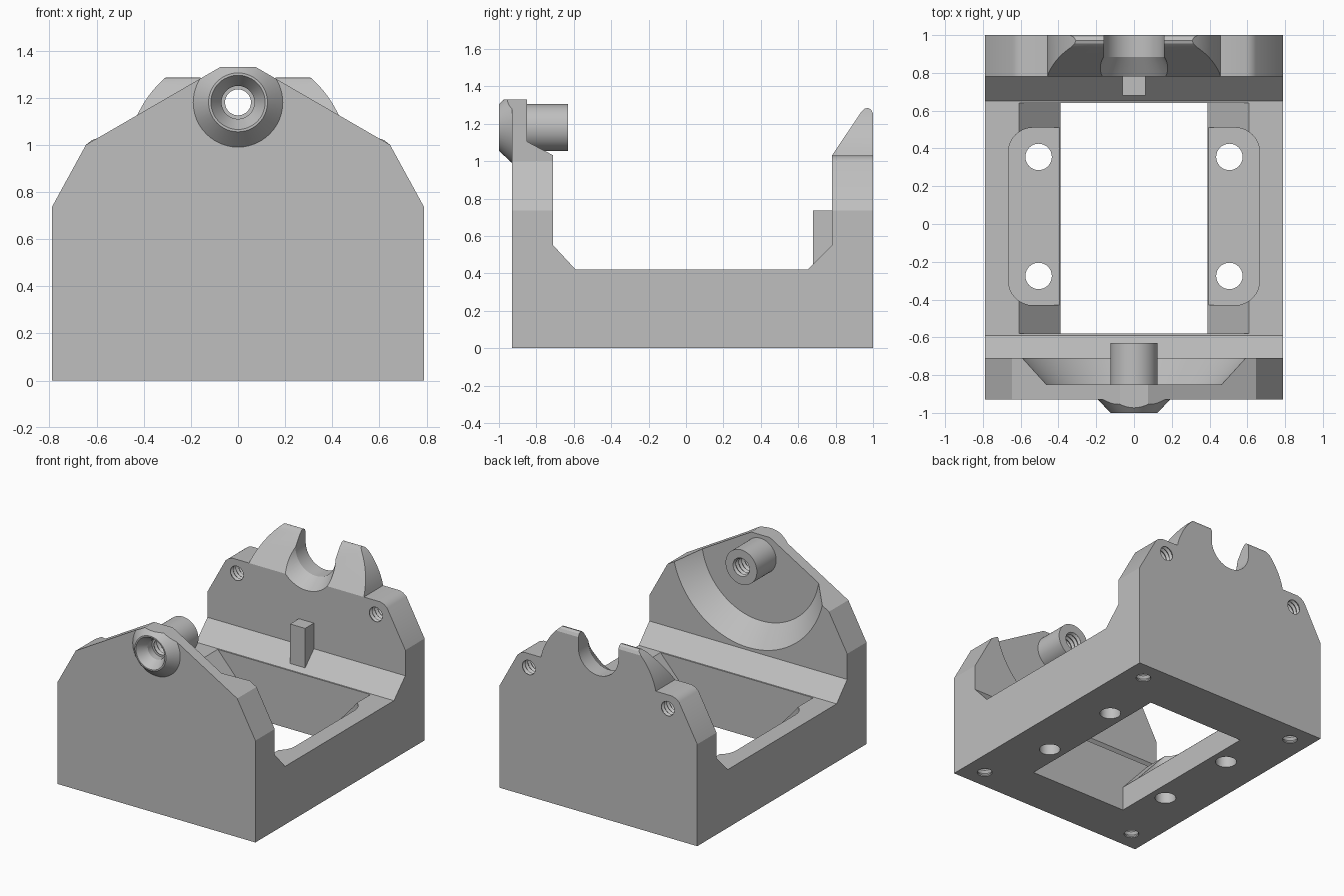
import bpy, bmesh, math
from mathutils import Vector

if "Cube" in bpy.data.objects:
    bpy.data.objects.remove(bpy.data.objects["Cube"])

grey = bpy.data.materials.new("plain grey")
grey.diffuse_color = (0.52, 0.52, 0.52, 1)
grey.use_nodes = True
grey.node_tree.nodes["Principled BSDF"].inputs["Base Color"].default_value = grey.diffuse_color
AXIS_Z = 1.18  # height of the pivot axis


def finish(bm, name):
    bmesh.ops.recalc_face_normals(bm, faces=bm.faces)
    me = bpy.data.meshes.new(name)
    bm.to_mesh(me)
    bm.free()
    me.materials.append(grey)
    ob = bpy.data.objects.new(name, me)
    bpy.context.collection.objects.link(ob)
    return ob


def skin(bm, rings):
    """Join equal rings of points into a closed solid."""
    vs = [[bm.verts.new(p) for p in r] for r in rings]
    n = len(vs[0])
    for a, b in zip(vs, vs[1:]):
        for i in range(n):
            j = (i + 1) % n
            bm.faces.new((a[i], a[j], b[j], b[i]))
    bm.faces.new(vs[0])
    bm.faces.new(vs[-1])


def prism(name, pts, axis, lo, hi):
    """Extrude a 2D profile along x, y or z."""
    place = {'x': lambda p, t: (t, p[0], p[1]),
             'y': lambda p, t: (p[0], t, p[1]),
             'z': lambda p, t: (p[0], p[1], t)}[axis]
    bm = bmesh.new()
    skin(bm, [[place(p, t) for p in pts] for t in (lo, hi)])
    return finish(bm, name)


def box(name, x0, x1, y0, y1, z0, z1):
    return prism(name, [(x0, y0), (x1, y0), (x1, y1), (x0, y1)], 'z', z0, z1)


def lathe(name, prof, axis='y', at=(0, 0, AXIS_Z), n=48):
    """Turn (distance, radius) pairs round an axis."""
    bm = bmesh.new()
    rings = []
    for t, r in prof:
        ring = []
        for i in range(n):
            a = 2 * math.pi * i / n
            c, s = r * math.cos(a), r * math.sin(a)
            ring.append(Vector(at) + Vector((c, t, s) if axis == 'y' else (c, s, t)))
        rings.append(ring)
    skin(bm, rings)
    return finish(bm, name)


def thread(lo, hi, r, turns):
    """Sawtooth profile for a tapped hole."""
    step = (hi - lo) / (2 * turns)
    return [(lo + i * step, r + (0.008 if i % 2 else -0.004)) for i in range(2 * turns + 1)]


def combine(ob, tool, op='DIFFERENCE', self_hit=False):
    m = ob.modifiers.new(op, 'BOOLEAN')
    m.operation, m.object, m.solver = op, tool, 'EXACT'
    m.use_self = self_hit
    bpy.context.view_layer.objects.active = ob
    bpy.ops.object.modifier_apply(modifier=m.name)
    bpy.data.objects.remove(tool)


def mirrored(half):
    return half + [(-x, z) for x, z in reversed(half)]


# side section: base, two upright walls, horn slope on the back wall
body = prism("cradle_body", [
    (-0.93, 0), (1, 0), (1, 1.255), (0.99, 1.275), (0.972, 1.285), (0.955, 1.28),
    (0.935, 1.26), (0.78, 1.03), (0.78, 0.55), (0.65, 0.42), (-0.59, 0.42),
    (-0.71, 0.55), (-0.71, 1.5), (-0.93, 1.5)], 'x', -0.9, 0.9)

# round dished recess in the front wall, then pivot boss and tube
combine(body, lathe("recess", [(-0.85, 0.47), (-0.71, 0.61), (0, 0.61)], n=96))
combine(body, lathe("boss", [(-1, 0.125), (-0.93, 0.19), (-0.88, 0.19)]), 'UNION')
combine(body, lathe("tube", [(-0.9, 0.125), (-0.63, 0.125)]), 'UNION')

# trim both walls to their outlines
sides = [(0.79, -0.1), (0.79, 0.735), (0.645, 1.0)]
arc = []
for i in range(13):
    a = math.radians(12.3 + (53 - 12.3) * i / 12)
    arc.append((0.47 * math.cos(a), 0.93 + 0.47 * math.sin(a)))
trim = prism("trim", mirrored(sides + [(0.075, 1.33)]), 'y', -1.2, 0.1)
back = prism("back_trim", mirrored(
    sides + [(0.62, 1.02), (0.59, 1.03)] + arc + [(0.25, 1.4)]), 'y', -0.1, 1.2)
combine(trim, back, 'UNION')
# flush bottom
combine(trim, box("floor", -2, 2, -2, 2, -1, 0))
combine(body, trim, 'INTERSECT')

# stop block on the back wall
combine(body, box("stop", -0.06, 0.06, 0.68, 0.85, 0.35, 0.735), 'UNION')

# central window with sloping rail sides
combine(body, prism("window", mirrored(
    [(0.39, -0.1), (0.39, 0.175), (0.61, 0.42), (0.61, 0.6)]), 'y', -0.58, 0.64))

# rounded pocket across both rails
corner = []
for q, (cx, cy) in enumerate([(0.535, 0.38), (-0.535, 0.38), (-0.535, -0.30), (0.535, -0.30)]):
    for i in range(9):
        a = math.pi / 2 * (q + i / 8)
        corner.append((cx + 0.13 * math.cos(a), cy + 0.13 * math.sin(a)))
combine(body, prism("pocket", corner, 'z', 0.18, 0.6))

# open bearing slot between the horns
combine(body, lathe("bearing", [(0.7, 0.275), (0.78, 0.225), (0.885, 0.16), (1.1, 0.16)]))
combine(body, box("slot", -0.16, 0.16, 0.76, 1.1, AXIS_Z, 1.5))

# countersunk and tapped pivot hole
combine(body, lathe("pivot_hole", [(-1.05, 0.115), (-1, 0.115), (-0.93, 0.07), (-0.88, 0.07)]
                    + thread(-0.879, -0.55, 0.059, 10)))

# fixing holes
for sx in (-1, 1):
    for y in (0.355, -0.275):
        combine(body, lathe("rail_hole", [(-0.1, 0.07), (0.5, 0.07)], 'z', (sx * 0.505, y, 0), 32))
    for y in (0.86, -0.79):
        combine(body, lathe("foot_hole", thread(-0.03, 0.3, 0.05, 9), 'z', (sx * 0.64, y, 0), 24))
    combine(body, lathe("ear_hole", thread(0.75, 1.03, 0.055, 9), 'y', (sx * 0.555, 0, 0.93), 24))

bpy.ops.object.select_all(action='DESELECT')
body.select_set(True)
bpy.context.view_layer.objects.active = body
bpy.ops.object.shade_smooth_by_angle(angle=math.radians(25))
